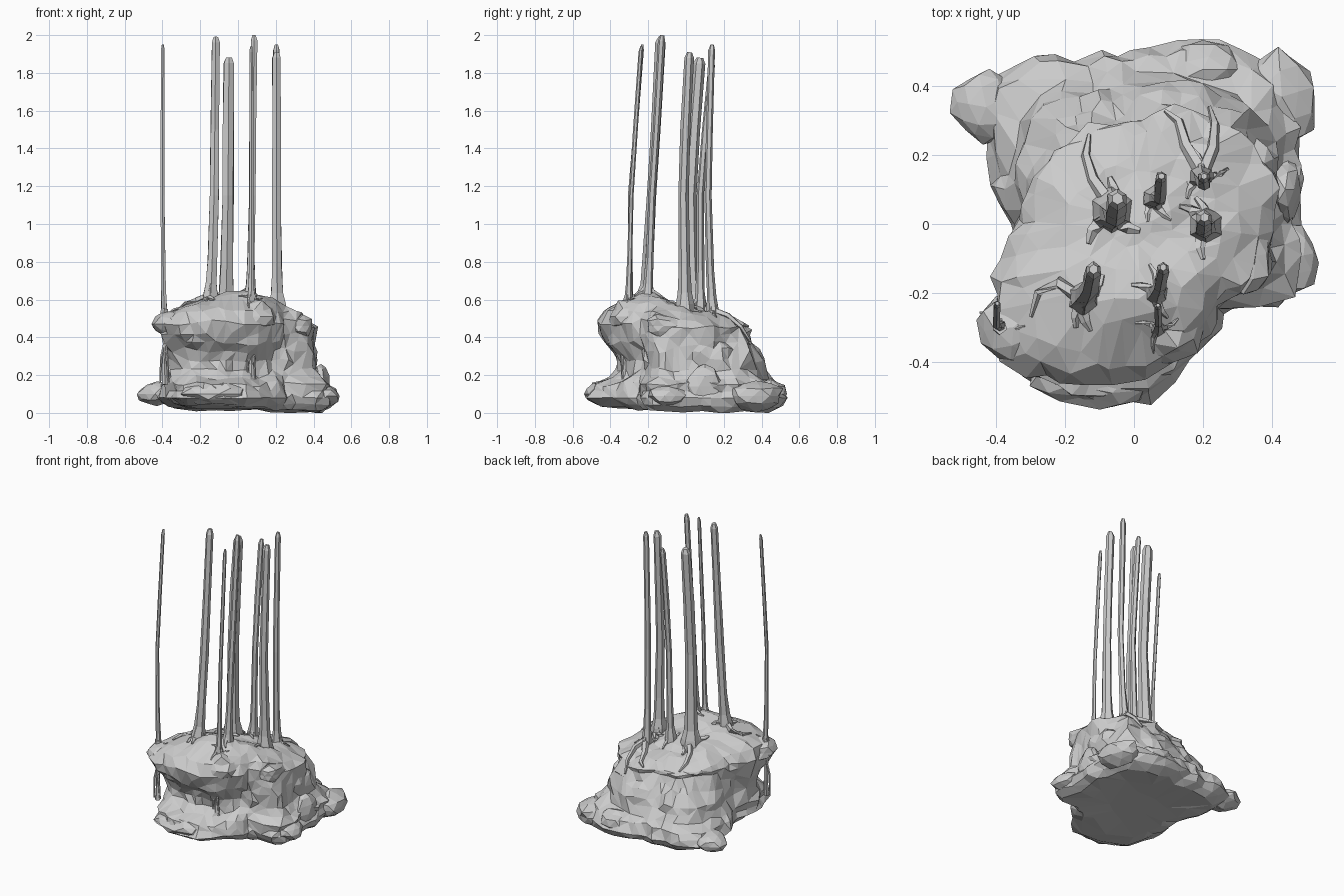
import bpy, bmesh, math, random
from mathutils import Vector, noise
from mathutils.bvhtree import BVHTree

if "Cube" in bpy.data.objects:
    bpy.data.objects.remove(bpy.data.objects["Cube"])

random.seed(7)
N = 72  # columns around the rock

# Radii every 22.5 degrees, starting at +x and turning towards +y
FOOT = [.48, .54, .62, .57, .49, .52, .60, .45, .34, .43, .51, .56, .52, .42, .36, .53]
WAIST = [.42, .45, .49, .44, .40, .41, .41, .35, .32, .39, .44, .40, .34, .30, .30, .41]
LIP = [.39, .39, .39, .34, .30, .31, .30, .30, .31, .44, .53, .49, .44, .40, .34, .39]


def around(table, t):
    """Blend the radius table at turn fraction t."""
    f = t * 16
    i = int(f) % 16
    u = f - int(f)
    return table[i] * (1 - u) + table[(i + 1) % 16] * u


def make_object(name, bm):
    bmesh.ops.recalc_face_normals(bm, faces=bm.faces)
    me = bpy.data.meshes.new(name)
    bm.to_mesh(me)
    bm.free()
    ob = bpy.data.objects.new(name, me)
    bpy.context.collection.objects.link(ob)
    return ob


def skin(bm, rings):
    """Bridge a stack of vertex rings and close both ends."""
    n = len(rings[0])
    for a, b in zip(rings, rings[1:]):
        for i in range(n):
            j = (i + 1) % n
            bm.faces.new((a[i], a[j], b[j], b[i]))
    bm.faces.new(rings[0][::-1])
    bm.faces.new(rings[-1])


def rock_profile(t):
    """Radius and height pairs from the underside up to the top for one direction."""
    s = math.sin(t * math.tau)
    c = math.cos(t * math.tau)
    f, w, l = around(FOOT, t), around(WAIST, t), around(LIP, t)
    low = max(0, .022 - .02 * c - .012 * s + .02 * noise.noise(Vector((c * 3, s * 3, 5))))
    top = .50 - .045 * s
    return [(.02, .03), (f * .3, .03), (f * .6, .022), (f * .84, low), (f * .95, low + .03), (f, .08),
            (f * .96, .115), (f * .75 + w * .25, .155), (f * .25 + w * .75, .185), (w, .23), (w * .95 + l * .05, .28),
            (w * .7 + l * .3, .33), (w * .3 + l * .7, .37), (l, .42), (l * 1.01, .46 - .02 * s),
            (l * .94, top), (l * .82, top + .03), (l * .66, top + .05),
            (l * .48, top + .055), (l * .3, .57 - .02 * s), (l * .14, .57), (.015, .57)]


# Rock: lofted cliff with spreading foot, undercut front and lumpy top
bm = bmesh.new()
columns = [rock_profile(i / N) for i in range(N)]
rings = []
for k in range(len(columns[0])):
    ring = []
    for i in range(N):
        a = math.tau * i / N
        r, z = columns[i][k]
        p = Vector((r * math.cos(a), r * math.sin(a), z))
        amp = .035 * min(1, r / .15)
        d = noise.noise(p * 6) + .7 * noise.noise(p * 14 + Vector((9, 2, 4)))
        crack = noise.voronoi(p * Vector((7, 7, 4)))[0]
        d += 1.1 * (.25 - crack[1] + crack[0])
        p.xy += p.xy.normalized() * d * amp
        if z > .12:
            p.z += .025 * noise.noise(p * 9 + Vector((3, 3, 3)))
            # Hump near the front of the top
            if z > .47:
                p.z += .05 * math.exp(-((p.x - .03) ** 2 / .03 + (p.y + .2) ** 2 / .012))
        ring.append(bm.verts.new((p.x, p.y, max(0, p.z))))
    rings.append(ring)
skin(bm, rings)
bmesh.ops.triangulate(bm, faces=bm.faces)
surface = BVHTree.FromBMesh(bm)
rock = make_object("rock", bm)
dec = rock.modifiers.new("facets", 'DECIMATE')
dec.ratio = .38


# Boulders: angular lumps set into the foot and the overhang
def boulder(name, loc, size, turn=0):
    bm = bmesh.new()
    bmesh.ops.create_icosphere(bm, subdivisions=2, radius=1)
    ca, sa = math.cos(turn), math.sin(turn)
    for v in bm.verts:
        p = v.co * (1 + .28 * noise.noise(v.co * 1.6 + Vector(loc) * 20))
        x, y, z = p.x * size[0], p.y * size[1], p.z * size[2]
        v.co = (loc[0] + x * ca - y * sa, loc[1] + x * sa + y * ca, max(0, loc[2] + z))
    make_object(name, bm)


for i, (loc, size, turn) in enumerate([
        ((-.43, .34, .10), (.10, .11, .06), .5), ((.43, .37, .09), (.10, .14, .075), .3),
        ((.45, -.10, .09), (.09, .10, .06), .2), ((-.10, -.44, .10), (.19, .09, .06), 0),
        ((.20, .45, .10), (.12, .08, .08), 0), ((.44, .10, .14), (.045, .10, .11), 0)]):
    boulder(f"foot_boulder_{i + 1}", loc, size, turn)
for i, (loc, size, turn) in enumerate([
        ((.09, -.31, .51), (.11, .10, .085), .3), ((-.12, -.36, .48), (.13, .09, .08), -.1),
        ((-.35, -.30, .47), (.10, .11, .07), .8), ((.32, -.10, .46), (.08, .12, .065), .2)]):
    boulder(f"overhang_block_{i + 1}", loc, size, turn)


def tube(name, path, radii, sides=6):
    """Faceted tube along a path, with slightly uneven rings."""
    pts = [Vector(p) for p in path]
    bm = bmesh.new()
    rings = []
    for k, p in enumerate(pts):
        d = (pts[min(k + 1, len(pts) - 1)] - pts[max(k - 1, 0)]).normalized()
        u = d.cross(Vector((1, 0, 0)) if abs(d.x) < .8 else Vector((0, 1, 0))).normalized()
        w = d.cross(u)
        ring = []
        for i in range(sides):
            a = math.tau * i / sides
            r = radii[k] * random.uniform(.88, 1.1)
            ring.append(bm.verts.new(p + u * r * math.cos(a) + w * r * math.sin(a)))
        rings.append(ring)
    skin(bm, rings)
    make_object(name, bm)


def ground(x, y):
    hit = surface.ray_cast(Vector((x, y, 1.5)), Vector((0, 0, -1)))[0]
    return hit.z if hit else .45


# Trunks: base x, y, middle x, y, top x, y, z, radius
TRUNKS = [(-.39, -.295, -.40, -.295, -.398, -.235, 1.95, .012),
          (-.145, -.215, -.127, -.183, -.118, -.135, 1.99, .027),
          (-.065, .035, -.053, .022, -.048, .07, 1.88, .034),
          (.065, -.205, .075, -.18, .085, -.13, 2.0, .020),
          (.07, -.305, .072, -.29, .07, -.24, 1.94, .012),
          (.21, -.005, .203, -.015, .205, .015, 1.91, .027),
          (.195, .14, .205, .115, .203, .135, 1.95, .019),
          (.06, .075, .075, .075, .08, .135, 1.87, .019)]
for n, (bx, by, mx, my, tx, ty, tz, r) in enumerate(TRUNKS):
    g = min(ground(bx, by), .6)
    q = Vector(((bx + mx) / 2, (by + my) / 2, g + .22))
    path = [(bx, by, g - .05), (bx, by, g + .02), (bx * .8 + mx * .2, by * .8 + my * .2, g + .08), q,
            (mx, my, 1.15), (mx * .55 + tx * .45, my * .55 + ty * .45, 1.5), (tx, ty, tz - .03), (tx, ty + .004, tz)]
    tube(f"trunk_{n + 1}", path, [r * f for f in (2.1, 1.8, 1.35, 1.1, 1, 1, .95, .5)])
    # Surface roots creeping over the rock
    for m in range(3):
        a = random.uniform(0, math.tau / 3) + m * math.tau / 3
        reach = .05 + r * random.uniform(1, 2)
        path = [(bx, by, g + r * 2.5 + .02)]
        for s in (.35, .7, 1):
            b = a + .5 * (s - .3)
            x, y = bx + reach * s * math.cos(b), by + reach * s * math.sin(b)
            path.append((x, y, max(ground(x, y), g - .12) + .002))
        tube(f"root_{n + 1}_{m + 1}", path, [r * .8, r * .75, r * .5, r * .25], 5)

# Long roots running down the back and left side
for n, pts in enumerate([[(-.07, .06), (-.12, .13), (-.14, .2), (-.13, .26)],
                         [(.2, .15), (.15, .23), (.13, .3), (.09, .33)],
                         [(.2, .15), (.23, .22), (.235, .29), (.22, .34)],
                         [(-.15, -.22), (-.22, -.17), (-.28, -.2), (-.3, -.27)]]):
    tube(f"long_root_{n + 1}", [(x, y, ground(x, y) + .008) for x, y in pts], [.022, .018, .014, .006], 5)

# Hanging roots in front of the undercut
for n, (x, y, low) in enumerate([(-.39, -.31, .15), (.07, -.335, .17)]):
    tube(f"hanging_root_{n + 1}", [(x, y + .01, .55), (x - .005, y, .44), (x + .008, y, .36),
                                   (x, y + .01, .26), (x + .004, y, low)], [.022, .017, .013, .012, .016], 5)
    for m, s in enumerate((-1, 1)):
        tube(f"hanging_rootlet_{n + 1}_{m + 1}", [(x, y, .36), (x + .016 * s, y - .005, .29), (x + .022 * s, y, low + .01)],
             [.008, .007, .005], 5)
